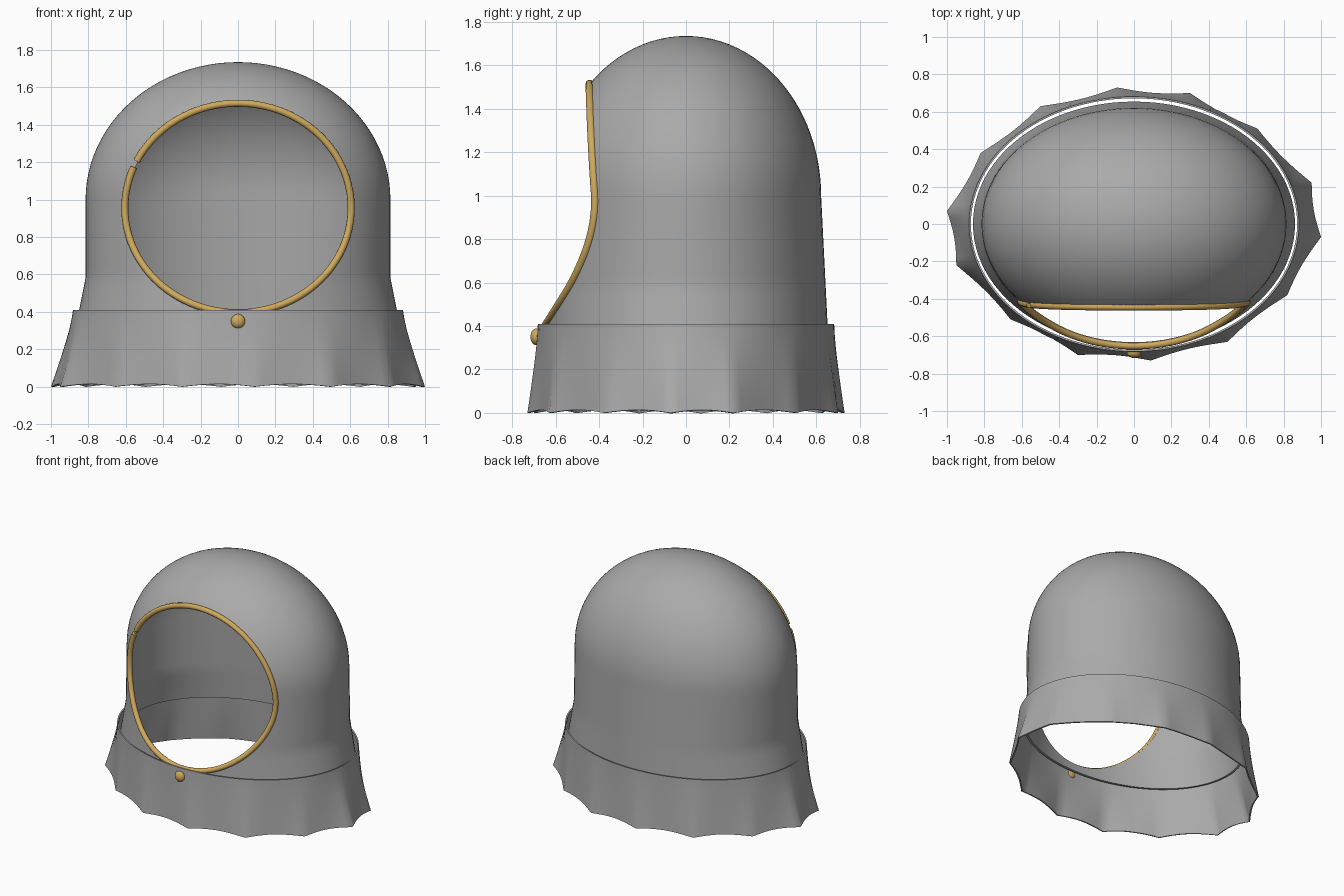
import bpy, bmesh, math
from mathutils import Vector

if "Cube" in bpy.data.objects:
    bpy.data.objects.remove(bpy.data.objects["Cube"])


def material(name, rgb):
    m = bpy.data.materials.new(name)
    m.diffuse_color = (*rgb, 1)
    m.use_nodes = True
    m.node_tree.nodes["Principled BSDF"].inputs["Base Color"].default_value = m.diffuse_color
    return m


GREY = material("grey fabric", (0.40, 0.40, 0.40))
GOLD = material("gold trim", (0.62, 0.40, 0.11))


def skin(name, rings, mat, cap=None):
    """Join closed rings of points, with an optional tip point."""
    bm = bmesh.new()
    rows = [[bm.verts.new(p) for p in r] for r in rings]
    n = len(rows[0])
    for a, b in zip(rows, rows[1:]):
        for i in range(n):
            j = (i + 1) % n
            bm.faces.new((a[i], a[j], b[j], b[i]))
    if cap:
        tip = bm.verts.new(cap)
        for i in range(n):
            bm.faces.new((rows[-1][i], rows[-1][(i + 1) % n], tip))
    bmesh.ops.recalc_face_normals(bm, faces=bm.faces)
    me = bpy.data.meshes.new(name)
    bm.to_mesh(me)
    bm.free()
    ob = bpy.data.objects.new(name, me)
    bpy.context.collection.objects.link(ob)
    me.materials.append(mat)
    return ob


def finish(ob, angle=40):
    """Apply modifiers and smooth all but the sharp edges."""
    bpy.ops.object.select_all(action='DESELECT')
    ob.select_set(True)
    bpy.context.view_layer.objects.active = ob
    for m in list(ob.modifiers):
        bpy.ops.object.modifier_apply(modifier=m.name)
    bpy.ops.object.shade_smooth_by_angle(angle=math.radians(angle))


def solidify(ob, thickness):
    s = ob.modifiers.new("thickness", 'SOLIDIFY')
    s.thickness = thickness
    s.offset = -1


# Half width and half depth of the hood at height z
Z0, TOP = 1.0, 1.735


def radii(z):
    if z >= Z0:
        k = math.sqrt(max(0, 1 - ((z - Z0) / (TOP - Z0)) ** 2))
        return 0.815 * k, 0.622 * k
    flare = max(0, (0.58 - z) / 0.2)
    return 0.815 + 0.04 * min(flare, 1.2), 0.622 + 0.03 * (Z0 - z) / 0.6


# Hood: elliptical dome with a flared hem
N = 96
heights = [0.35 + 0.65 * i / 14 for i in range(14)]
heights += [Z0 + (TOP - Z0) * math.sin(math.pi / 2 * i / 24) for i in range(24)]
rings = []
for z in heights:
    rx, ry = radii(z)
    rings.append([(rx * math.cos(2 * math.pi * i / N),
                   ry * math.sin(2 * math.pi * i / N), z) for i in range(N)])
hood = skin("hood", rings, GREY, cap=(0, 0, TOP))
solidify(hood, 0.02)

# Face opening cut from the front half only
CZ, RX, RZ = 0.955, 0.605, 0.56
bpy.ops.mesh.primitive_cylinder_add(vertices=96, radius=1, depth=1,
                                    location=(0, -0.6, CZ),
                                    rotation=(math.pi / 2, 0, 0))
cutter = bpy.context.object
cutter.name = "opening_cutter"
cutter.scale = (RX - 0.008, RZ - 0.008, 1)
cut = hood.modifiers.new("opening", 'BOOLEAN')
cut.operation = 'DIFFERENCE'
cut.solver = 'EXACT'
cut.object = cutter
finish(hood)
bpy.data.objects.remove(cutter)

# Gold piping around the opening, with a small break at upper left
curve = bpy.data.curves.new("opening_trim", 'CURVE')
curve.dimensions = '3D'
curve.bevel_depth = 0.019
curve.bevel_resolution = 3
curve.use_fill_caps = True
spline = curve.splines.new('POLY')
STEPS = 110
start, sweep = math.radians(157), math.radians(356.5)
spline.points.add(STEPS)
for i, p in enumerate(spline.points):
    a = start + sweep * i / STEPS
    x, z = RX * math.cos(a), CZ + RZ * math.sin(a)
    rx, ry = radii(z)
    p.co = (x, -ry * math.sqrt(max(0, 1 - (x / rx) ** 2)), z, 1)
trim = bpy.data.objects.new("opening_trim", curve)
bpy.context.collection.objects.link(trim)
curve.materials.append(GOLD)
bpy.ops.object.select_all(action='DESELECT')
trim.select_set(True)
bpy.context.view_layer.objects.active = trim
bpy.ops.object.convert(target='MESH')
finish(bpy.context.object, 50)

# Collar: smooth oval top draping to a scalloped hem
half = [(1.0, -0.07), (0.95, 0.22), (0.66, 0.51), (0.30, 0.70),
        (-0.09, 0.73), (-0.50, 0.63), (-0.82, 0.38)]
peaks = [Vector(p) for p in half] + [-Vector(p) for p in half]
TX, TY, SUB, ROWS = 0.882, 0.682, 8, 8
hem = []
for k, a in enumerate(peaks):
    b = peaks[(k + 1) % len(peaks)]
    for s in range(SUB):
        u = s / SUB
        p = a.lerp(b, u)
        p -= p.normalized() * 0.014 * math.sin(math.pi * u)
        e = math.hypot(p.x / TX, p.y / TY)
        hem.append((p * max(1, 1.025 / e), 0.014 * math.sin(math.pi * u)))
rings = []
for r in range(ROWS + 1):
    t = r / ROWS
    ring = []
    for p, lift in hem:
        a = math.atan2(p.y / TY, p.x / TX)
        top = Vector((TX * math.cos(a), TY * math.sin(a)))
        q = top.lerp(p, t ** 1.2)
        ring.append((q.x, q.y, 0.41 * (1 - t) + lift * t))
    rings.append(ring)
collar = skin("collar", rings, GREY)
# Make the open strip face outward before thickening inward
f = collar.data.polygons[0]
if f.normal.xy.dot(f.center.xy) < 0:
    collar.data.flip_normals()
solidify(collar, 0.01)
finish(collar, 50)

# Front button
bpy.ops.mesh.primitive_uv_sphere_add(segments=24, ring_count=14, radius=1,
                                     location=(0, -0.69, 0.35))
button = bpy.context.object
button.name = "button"
button.scale = (0.038, 0.026, 0.038)
button.data.materials.append(GOLD)
finish(button, 60)
